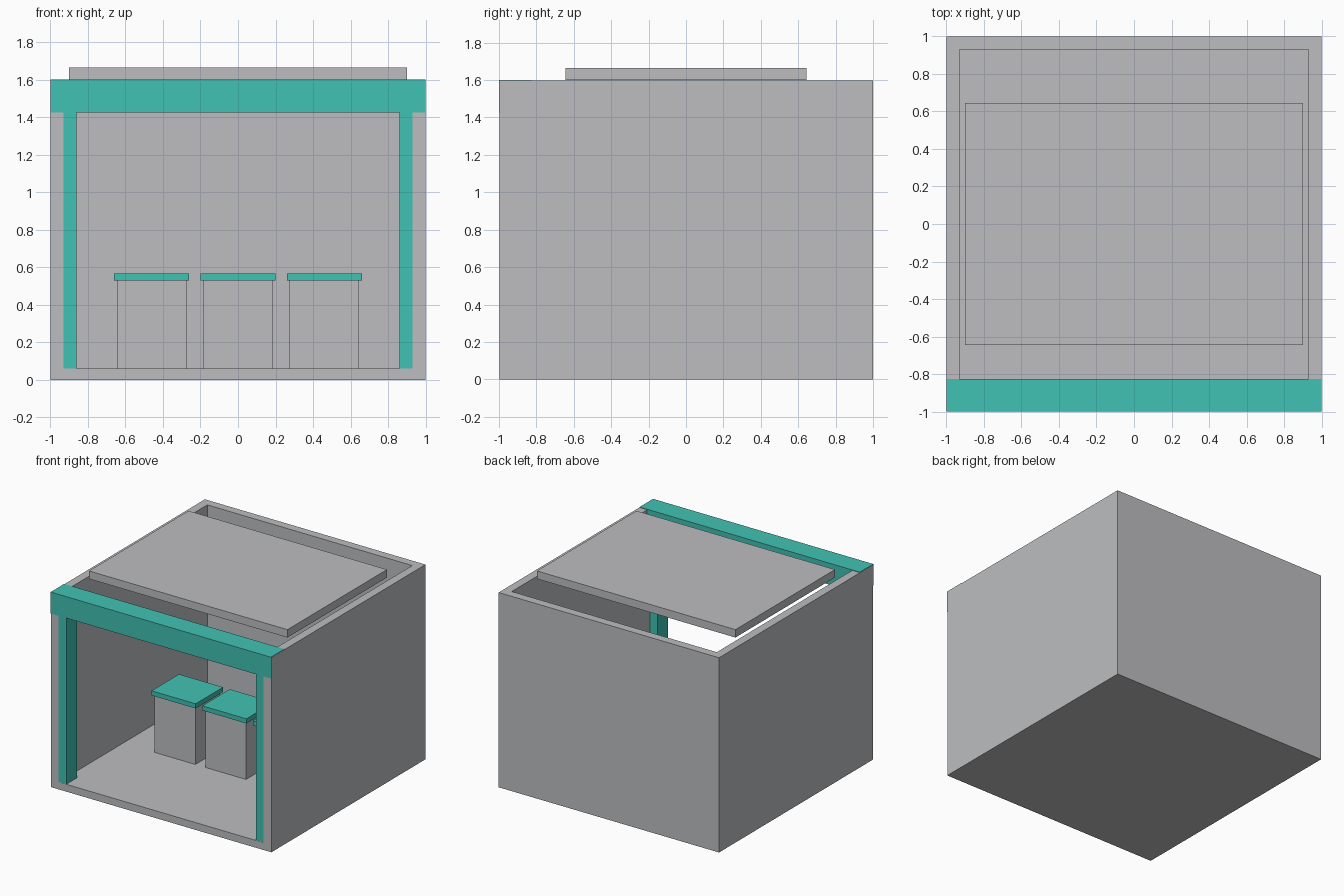
import bpy

if "Cube" in bpy.data.objects:
    bpy.data.objects.remove(bpy.data.objects["Cube"])


def material(name, color):
    m = bpy.data.materials.new(name)
    m.diffuse_color = (*color, 1)
    m.use_nodes = True
    m.node_tree.nodes["Principled BSDF"].inputs["Base Color"].default_value = m.diffuse_color
    return m


GREY = material("light grey", (0.51, 0.515, 0.53))
TEAL = material("teal", (0.053, 0.54, 0.456))


def box(name, x, y, z, mat):
    """Axis-aligned box from (min, max) pairs."""
    bpy.ops.mesh.primitive_cube_add(size=1)
    ob = bpy.context.object
    ob.name = name
    spans = (x, y, z)
    ob.location = [(a + b) / 2 for a, b in spans]
    ob.scale = [b - a for a, b in spans]
    bpy.ops.object.transform_apply(location=True, rotation=False, scale=True)
    ob.data.materials.append(mat)
    return ob


FRONT, T, H = -0.996, 0.07, 1.597  # wall front, wall thickness, wall height

# Shell: floor, back wall and two side walls, open at front and top
box("floor", (-1, 1), (FRONT, 1), (0, 0.06), GREY)
box("back_wall", (-1 + T, 1 - T), (1 - T, 1), (0.06, H), GREY)
for side, label in ((-1, "left"), (1, "right")):
    xs = sorted((side, side * (1 - T)))
    box(label + "_wall", xs, (FRONT, 1), (0.06, H), GREY)
    # Front post against the inner face of the wall
    xs = sorted((side * (1 - T), side * 0.86))
    box(label + "_post", xs, (FRONT + 0.001, -0.86), (0.06, 1.43), TEAL)

# Header beam, just proud of the walls in front and on top
box("header_beam", (-0.999, 0.999), (-1, -0.825), (1.425, 1.601), TEAL)

# Raised roof panel
box("roof_panel", (-0.9, 0.9), (-0.645, 0.645), (1.6, 1.665), GREY)

# Row of three counters with overhanging tops
for i, cx in enumerate((-0.46, 0, 0.46), 1):
    box(f"counter_base_{i}", (cx - 0.185, cx + 0.185), (-0.16, 0.16), (0.06, 0.53), GREY)
    box(f"counter_top_{i}", (cx - 0.2, cx + 0.2), (-0.178, 0.178), (0.53, 0.568), TEAL)
